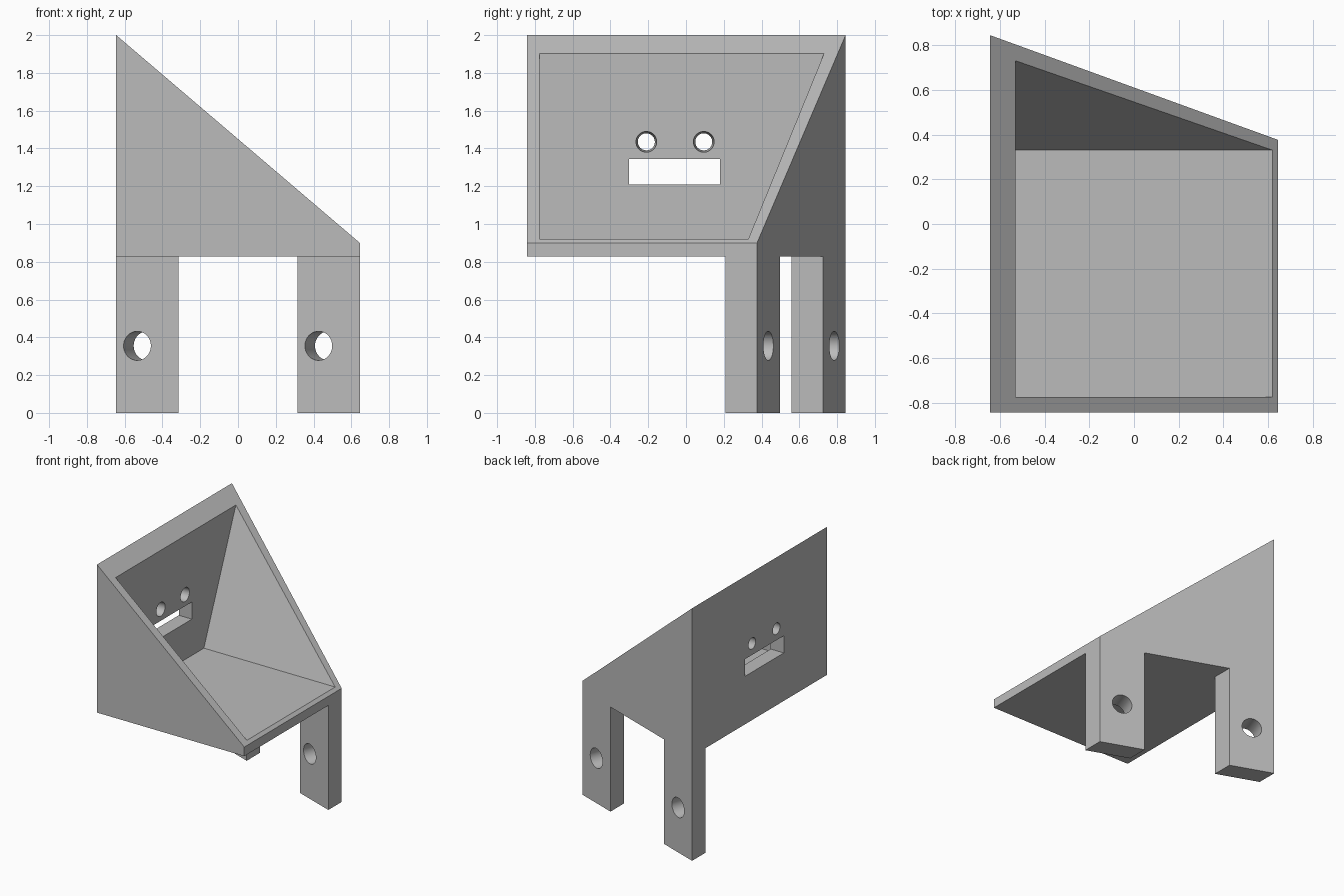
import bpy
import bmesh
import math
from mathutils import Matrix, Vector

if "Cube" in bpy.data.objects:
    bpy.data.objects.remove(bpy.data.objects["Cube"])

HALF_X, FRONT, LOW_BACK, HIGH_BACK = 0.645, -0.843, 0.376, 0.845
BASE, LOW_TOP, TOP = 0.828, 0.9, 2.0
LEG = 0.167
SLOPE = (LOW_BACK - HIGH_BACK) / (2 * HALF_X)

grey = bpy.data.materials.new("plain grey")
grey.use_nodes = True
grey.diffuse_color = (0.5, 0.5, 0.5, 1)
grey.node_tree.nodes["Principled BSDF"].inputs["Base Color"].default_value = (0.5, 0.5, 0.5, 1)


def back_y(x):
    return HIGH_BACK + SLOPE * (x + HALF_X)


def finish(name, bm):
    bmesh.ops.recalc_face_normals(bm, faces=bm.faces)
    mesh = bpy.data.meshes.new(name)
    bm.to_mesh(mesh)
    bm.free()
    obj = bpy.data.objects.new(name, mesh)
    bpy.context.collection.objects.link(obj)
    mesh.materials.append(grey)
    return obj


def prism(name, profile, offset):
    """Extrude a closed loop of 3D points along the offset."""
    bm = bmesh.new()
    face = bm.faces.new([bm.verts.new(p) for p in profile])
    out = bmesh.ops.extrude_face_region(bm, geom=[face], use_keep_orig=True)
    moved = [v for v in out["geom"] if isinstance(v, bmesh.types.BMVert)]
    bmesh.ops.translate(bm, verts=moved, vec=offset)
    return finish(name, bm)


def drill(name, centre, axis, r1, r2, depth):
    """Round cutter whose radius runs from r1 to r2 along the axis."""
    bm = bmesh.new()
    turn = Vector(axis).to_track_quat("Z", "Y").to_matrix().to_4x4()
    bmesh.ops.create_cone(bm, cap_ends=True, segments=40, radius1=r1, radius2=r2,
                          depth=depth, matrix=Matrix.Translation(centre) @ turn)
    return finish(name, bm)


# Housing: wedge with a slanted back, sloping down towards the low side
housing = prism("housing", [(-HALF_X, FRONT, 0), (HALF_X, FRONT, 0),
                            (HALF_X, FRONT, LOW_TOP), (-HALF_X, FRONT, TOP)],
                (0, 2 * HALF_X + 1, 0))

cutters = []

# Slanted back plane
cutters.append(prism("back_cutter", [(-1, back_y(-1), -1), (1, back_y(1), -1),
                                     (1, 4, -1), (-1, 4, -1)], (0, 0, 4)))

# Space below the tray, leaving two legs along the back
inner = 0.314
plan = [(-1, -1), (1, -1), (1, back_y(1) - LEG), (inner, back_y(inner) - LEG),
        (inner, 2), (-inner, 2), (-inner, back_y(-inner) - LEG), (-1, back_y(-1) - LEG)]
cutters.append(prism("leg_gap_cutter", [(x, y, -1) for x, y in plan], (0, 0, 1 + BASE)))

# Tray hollow with a leaning rear wall
floor, lean = 0.921, 0.4 / 0.98
cutters.append(prism("hollow_cutter", [(-0.53, -0.775, floor), (-0.53, 0.33, floor),
                                       (-0.53, 0.33 + lean * 1.2, floor + 1.2),
                                       (-0.53, -0.775, floor + 1.2)], (1.4, 0, 0)))

# Screw holes square to the slanted back
normal = Vector((-SLOPE, 1, 0)).normalized()
for x in (-0.48, 0.48):
    cutters.append(drill("screw_cutter", (x, back_y(x), 0.355), normal, 0.077, 0.077, 0.7))

# Tapered round holes and slot in the tall wall
for y in (-0.21, 0.094):
    cutters.append(drill("round_hole_cutter", (-0.5875, y, 1.435), (1, 0, 0), 0.0447, 0.0553, 0.122))
cutters.append(prism("slot_cutter", [(-0.8, -0.303, 1.208), (-0.8, 0.18, 1.208),
                                     (-0.8, 0.18, 1.344), (-0.8, -0.303, 1.344)], (0.4, 0, 0)))

bpy.context.view_layer.objects.active = housing
for cutter in cutters:
    mod = housing.modifiers.new("cut", "BOOLEAN")
    mod.operation = "DIFFERENCE"
    mod.solver = "EXACT"
    mod.object = cutter
    bpy.ops.object.modifier_apply(modifier=mod.name)
    bpy.data.objects.remove(cutter)

bpy.ops.object.select_all(action="DESELECT")
housing.select_set(True)
bpy.ops.object.shade_smooth_by_angle(angle=math.radians(30))
